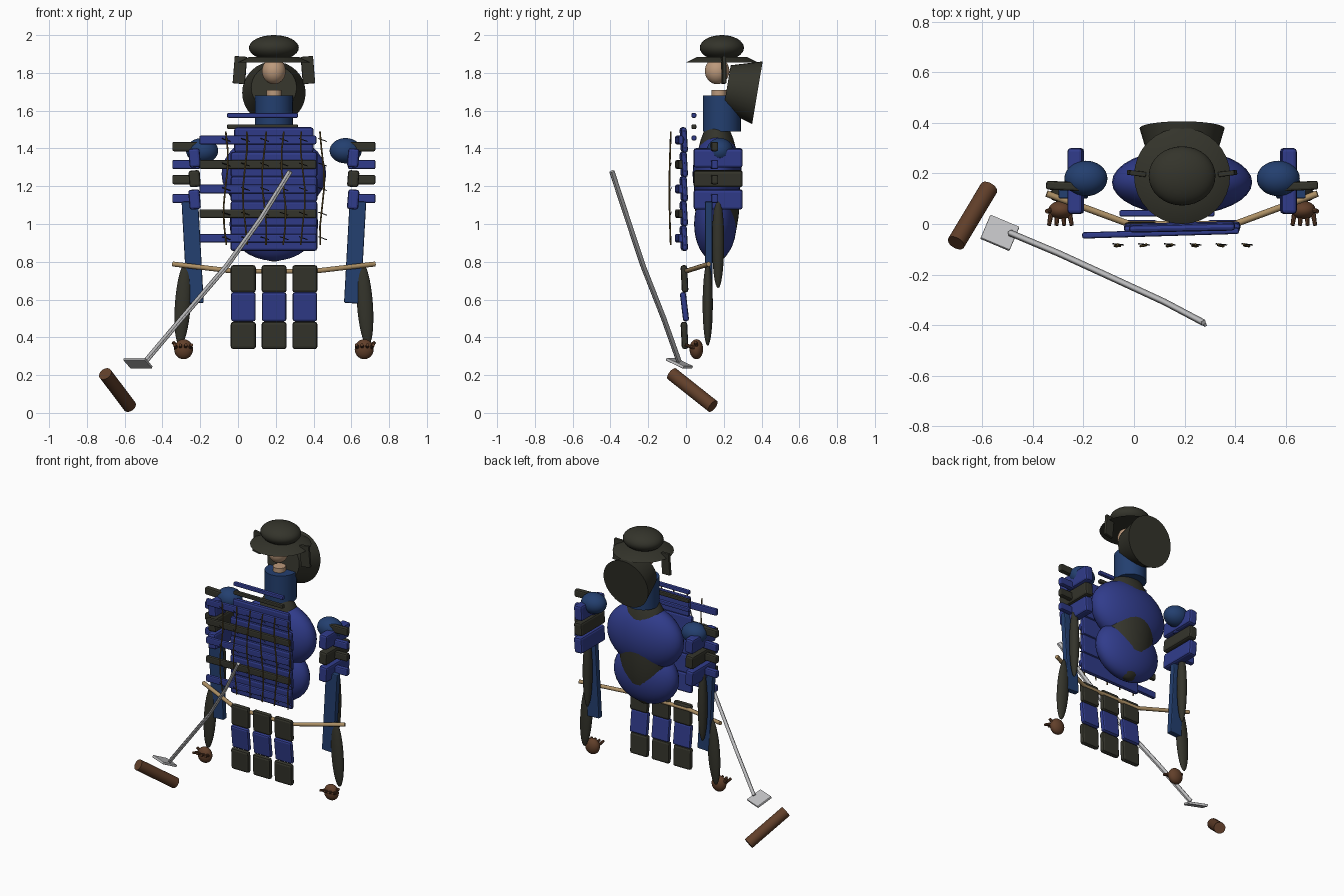
import bpy, math
from mathutils import Vector, Euler

cube = bpy.data.objects.get("Cube")
if cube:
    bpy.data.objects.remove(cube, do_unlink=True)


def material(name, rgb):
    m = bpy.data.materials.new(name)
    m.use_nodes = True
    m.diffuse_color = (*rgb, 1)
    m.node_tree.nodes["Principled BSDF"].inputs["Base Color"].default_value = (*rgb, 1)
    return m


BLUE = material("royal blue", (.03, .045, .26))
NAVY = material("navy cloth", (.017, .05, .16))
DARK = material("dark lacquer", (.034, .034, .024))
SKIN = material("skin", (.5, .32, .2))
LACE = material("gold lace", (.15, .1, .03))
TAN = material("tan cord", (.42, .28, .13))
BROWN = material("brown leather", (.12, .05, .023))
STEEL = material("steel", (.55, .55, .56))
BLACK = material("black thread", (.015, .015, .015))

MID = .19  # centre line of the figure


def finish(name, mat, smooth=True):
    o = bpy.context.object
    o.name = name
    o.data.materials.append(mat)
    if smooth:
        bpy.ops.object.shade_smooth_by_angle(angle=math.radians(35))
    return o


def ball(name, mat, loc, radii, tilt=0):
    bpy.ops.mesh.primitive_uv_sphere_add(segments=32, ring_count=16, location=loc, rotation=(0, tilt, 0))
    bpy.context.object.scale = radii
    return finish(name, mat)


def box(name, mat, loc, size, rot=(0, 0, 0), bevel=.01):
    bpy.ops.mesh.primitive_cube_add(size=1, location=loc, rotation=rot)
    o = bpy.context.object
    o.scale = size
    bpy.ops.object.transform_apply(location=False, rotation=False, scale=True)
    if bevel:
        b = o.modifiers.new("rounded edges", "BEVEL")
        b.width = bevel
        b.segments = 2
    return finish(name, mat, False)


def cone(name, mat, a, b, r1, r2, sides=32):
    a, b = Vector(a), Vector(b)
    bpy.ops.mesh.primitive_cone_add(vertices=sides, radius1=r1, radius2=r2, depth=(b - a).length,
                                    location=(a + b) / 2,
                                    rotation=(b - a).to_track_quat("Z", "Y").to_euler())
    return finish(name, mat)


def cord(name, mat, points, radius, resolution=2):
    c = bpy.data.curves.new(name, "CURVE")
    c.dimensions = "3D"
    c.bevel_depth = radius
    c.bevel_resolution = resolution
    c.use_fill_caps = True
    s = c.splines.new("POLY")
    s.points.add(len(points) - 1)
    for p, co in zip(s.points, points):
        p.co = (*co, 1)
    o = bpy.data.objects.new(name, c)
    bpy.context.collection.objects.link(o)
    c.materials.append(mat)
    return o


# Head and helmet
ball("head", SKIN, (MID, .165, 1.81), (.063, .065, .07))
cone("neck", SKIN, (MID, .175, 1.62), (MID, .175, 1.71), .04, .04)
cone("collar", NAVY, (MID, .19, 1.49), (MID, .19, 1.68), .1, .1)
ball("helmet_dome", DARK, (MID, .19, 1.933), (.132, .117, .067))
cone("helmet_brim", DARK, (MID, .19, 1.855), (MID, .19, 1.885), .19, .13)
cone("neck_guard", DARK, (MID, .217, 1.722), (MID, .378, 1.695), .12, .168)
for side, s in (("right", -1), ("left", 1)):
    box(side + "_helmet_wing", DARK, (MID + s * .18, .2, 1.815), (.065, .02, .145), (0, s * -.08, s * .12), .004)

# Torso
ball("inner_torso", DARK, (MID, .165, 1.18), (.18, .122, .38))
ball("chest", BLUE, (MID, .165, 1.265), (.277, .13, .215))
ball("belly", BLUE, (MID, .155, 1.0), (.235, .112, .195))

# Breastplate in stacked rows with crossing bars
for i in range(5):
    z = .925 + i * .13
    width = .46 if i < 4 else .42
    box("breastplate_row", BLUE, (MID, -.012, z), (width, .03, .135), (.06, 0, .02), .014)
    bar = BLUE if i % 2 == 0 else DARK
    box("chest_bar", bar, (.105, -.036, z), (.62, .025, .046), (0, 0, .03), .008)
for i in range(3):
    box("collar_bar", (BLUE, DARK)[i % 2], (.13, .042, 1.455 + i * .06), (.375, .025, .025), bevel=.006)

# Laces and their short ties
for i in range(6):
    x = -.065 + i * .102
    path = [(x + .012 * math.sin(k * 1.1 + i), -.08 - .008 * math.sin(k * .5), 1.49 - k * .1) for k in range(7)]
    cord("vertical_lace", LACE, path, .0045, 1)
    for k in range(5):
        z = .925 + k * .13
        cord("lace_tie", BLACK, [(x - .02, -.078, z + .008), (x + .025, -.083, z - .008)], .0025, 0)

# Skirt panels
for c in range(3):
    x = .028 + c * .163
    box("skirt_upper_plate", DARK, (x, -.008, .71), (.133, .035, .145), (.05, 0, 0), .014)
    box("skirt_middle_plate", BLUE, (x, -.008, .562), (.13, .032, .155), (.12, 0, 0), .012)
    box("skirt_lower_plate", DARK, (x, -.008, .41), (.133, .035, .145), (.05, 0, 0), .014)
cord("waist_cord", TAN, [(-.345, .12, .788), (-.02, .0, .75), (.4, .0, .75), (.725, .12, .788)], .013)

# Arms, shoulder armour and hands
for side, s in (("right", -1), ("left", 1)):
    def at(d, y, z):
        return (MID + s * d, y, z)

    ball(side + "_shoulder", NAVY, at(.38, .18, 1.388), (.085, .07, .067))
    for z, h, mat in ((1.35, .1, BLUE), (1.24, .088, DARK), (1.13, .105, BLUE)):
        box(side + "_shoulder_plate", mat, at(.42, .17, z), (.06, .26, h), (0, s * .08, 0), .013)
    for z, mat in ((1.41, DARK), (1.315, BLUE), (1.235, DARK), (1.135, BLUE)):
        box(side + "_shoulder_bar", mat, at(.465, .15, z), (.145, .035, .05), (0, 0, s * .05), .009)
    box(side + "_sleeve", NAVY, at(.43, .12, .85), (.088, .038, .54), (0, s * .055, 0), .006)
    ball(side + "_upper_arm_guard", DARK, at(.435, .17, .905), (.03, .032, .245))
    ball(side + "_forearm_guard", DARK, at(.482, .115, .575), (.042, .027, .22), s * -.07)
    ball(side + "_hand", BROWN, at(.478, .055, .337), (.05, .036, .053))
    for f in range(4):
        d = .445 + f * .024
        cone(side + "_finger", BROWN, at(d, .045, .345), at(d + (f - 1.5) * .006, -.005, .36), .011, .008, 10)
    cone(side + "_thumb", BROWN, at(.5, .06, .34), at(.535, .05, .375), .012, .009, 10)

# Sword: blade, guard and grip lie apart
spine = [(-.49, -.035, .275), (-.3, -.115, .50), (-.06, -.225, .78), (.12, -.308, 1.03), (.275, -.39, 1.28)]
cord("sword_blade", STEEL, spine, .013, 0)
cord("sword_edge", STEEL, [(x + .008, y - .01, z - .004) for x, y, z in spine], .007, 0)
box("sword_guard", STEEL, (-.53, -.035, .263), (.125, .11, .016), Euler((-.42, 0, -.4)), .004)
cone("sword_grip", BROWN, (-.703, -.075, .207), (-.573, .142, .035), .036, .036, 24)
